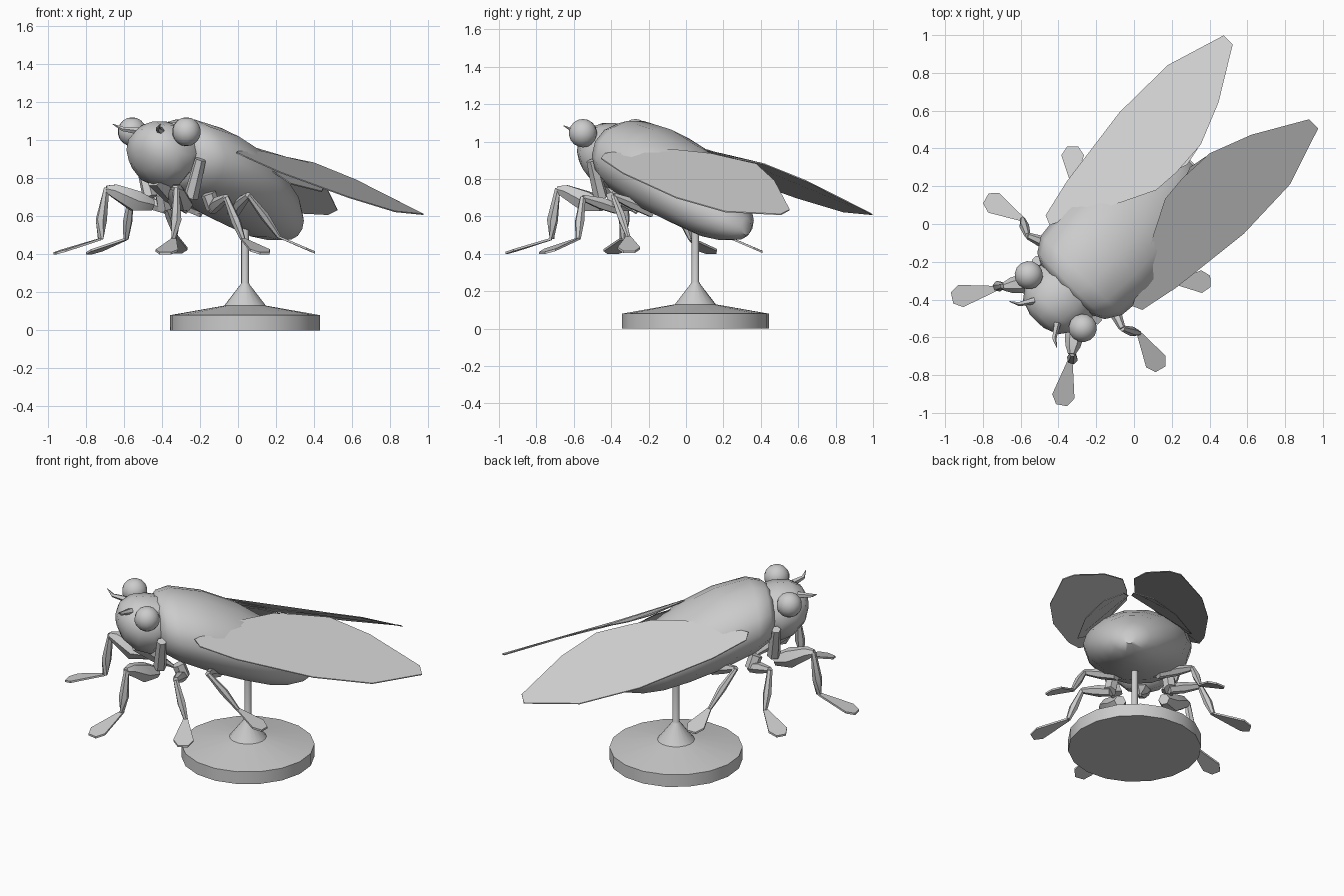
import bpy, bmesh, math
from mathutils import Vector, Matrix

if "Cube" in bpy.data.objects:
    bpy.data.objects.remove(bpy.data.objects["Cube"])

# Insect faces -y locally, then is turned on its stand
TURN = Matrix.Translation((0.037, 0.05, 0)) @ Matrix.Rotation(math.radians(-44.4), 4, 'Z')
grey = bpy.data.materials.new("grey")
grey.diffuse_color = (0.6, 0.6, 0.6, 1)
grey.use_nodes = True
grey.node_tree.nodes["Principled BSDF"].inputs["Base Color"].default_value = grey.diffuse_color


def finish(name, bm, angle=40):
    bmesh.ops.recalc_face_normals(bm, faces=bm.faces)
    bm.transform(TURN)
    me = bpy.data.meshes.new(name)
    bm.to_mesh(me)
    bm.free()
    me.materials.append(grey)
    ob = bpy.data.objects.new(name, me)
    bpy.context.collection.objects.link(ob)
    bpy.ops.object.select_all(action='DESELECT')
    ob.select_set(True)
    bpy.context.view_layer.objects.active = ob
    bpy.ops.object.shade_smooth_by_angle(angle=math.radians(angle))
    return ob


def skin(bm, rings):
    vs = [[bm.verts.new(p) for p in r] for r in rings]
    n = len(vs[0])
    for a, b in zip(vs, vs[1:]):
        for i in range(n):
            bm.faces.new((a[i], a[(i + 1) % n], b[(i + 1) % n], b[i]))
    bm.faces.new(vs[0])
    bm.faces.new(vs[-1])


def body_part(name, stations, n=14):
    # stations: (y, top, bottom, half width)
    bm = bmesh.new()
    rings = []
    for y, top, bot, w in stations:
        mid, h = (top + bot) / 2, (top - bot) / 2
        rings.append([(w * math.cos(2 * math.pi * i / n), y,
                       mid + h * math.sin(2 * math.pi * i / n)) for i in range(n)])
    skin(bm, rings)
    finish(name, bm, 60)


def limb(name, pts, radii, n=6):
    # tapered tube through points
    bm = bmesh.new()
    pts = [Vector(p) for p in pts]
    rings = []
    for k, p in enumerate(pts):
        d = (pts[min(k + 1, len(pts) - 1)] - pts[max(k - 1, 0)]).normalized()
        q = d.to_track_quat('Z', 'Y')
        rings.append([p + q @ Vector((radii[k] * math.cos(2 * math.pi * i / n),
                                      radii[k] * math.sin(2 * math.pi * i / n), 0))
                      for i in range(n)])
    skin(bm, rings)
    finish(name, bm, 50)


def plate(name, pts, t=0.006):
    bm = bmesh.new()
    lo = [bm.verts.new((x, y, z - t / 2)) for x, y, z in pts]
    hi = [bm.verts.new((x, y, z + t / 2)) for x, y, z in pts]
    n = len(pts)
    bm.faces.new(lo)
    bm.faces.new(hi)
    for i in range(n):
        bm.faces.new((lo[i], lo[(i + 1) % n], hi[(i + 1) % n], hi[i]))
    finish(name, bm, 30)


# Thorax with abdomen, and head
body_part("thorax_and_abdomen", [
    (-0.56, 1.08, 0.79, 0.19), (-0.53, 1.10, 0.75, 0.25), (-0.45, 1.115, 0.70, 0.30),
    (-0.25, 1.07, 0.61, 0.32), (-0.05, 0.98, 0.54, 0.31), (0.10, 0.88, 0.49, 0.26),
    (0.22, 0.79, 0.47, 0.20), (0.32, 0.68, 0.475, 0.12), (0.38, 0.59, 0.50, 0.04)])
body_part("head", [
    (-0.52, 1.08, 0.80, 0.18), (-0.60, 1.10, 0.74, 0.20), (-0.69, 1.10, 0.77, 0.18),
    (-0.76, 1.06, 0.84, 0.13), (-0.79, 1.0, 0.92, 0.05)], 12)
limb("beak", [(0, -0.66, 0.80), (0, -0.56, 0.70), (0, -0.44, 0.62)], [0.06, 0.035, 0.008])

# Outlines of the right wings (x, y, z)
forewing = [(.306, -.378, .935), (.22, -.2, .965), (.12, -.027, .955), (.033, .149, .935),
            (.022, .288, .91), (.033, .486, .88), (.122, .711, .79), (.283, .983, .635),
            (.351, .983, .61), (.452, .665, .625), (.46, .307, .70), (.404, -.146, .83),
            (.358, -.356, .91)]
hindwing = [(.24, -.2, .91), (.10, .10, .91), (.01, .36, .84), (.03, .46, .80),
            (.15, .45, .76), (.27, .30, .73), (.34, 0, .77)]

# Leg chains: body end to ankle, radii, toe centre
legs = {
    "front": ([(.22, -.56, .90), (.15, -.56, .70)], [.03, .04],
              [(.13, -.57, .66), (.16, -.66, .68), (.23, -.75, .735), (.255, -.785, .745)],
              [.035, .062, .04, .02],
              [(.255, -.78, .75), (.275, -.80, .58), (.27, -.81, .48)], [.016, .03, .015],
              (.406, -1.015, .405)),
    "middle": ([(.17, -.45, .72), (.18, -.42, .64)], [.04, .04],
               [(.17, -.42, .64), (.25, -.46, .67), (.35, -.50, .70)], [.03, .035, .018],
               [(.35, -.50, .70), (.40, -.475, .57), (.43, -.456, .48)], [.016, .026, .014],
               (.647, -.513, .405)),
    "rear": ([(.12, -.22, .70), (.12, -.2, .62)], [.04, .04],
             [(.12, -.2, .62), (.22, -.26, .67), (.32, -.30, .71)], [.03, .032, .018],
             [(.32, -.30, .71), (.35, -.21, .60), (.38, -.13, .49)], [.014, .024, .012],
             (.51, .004, .41)),
}

for side, s in (("right", 1), ("left", -1)):
    def flip(pts):
        return [(s * x, y, z) for x, y, z in pts]

    plate(side + "_forewing", flip(forewing))
    plate(side + "_hindwing", flip(hindwing))

    # Eye and antenna
    bm = bmesh.new()
    bmesh.ops.create_uvsphere(bm, u_segments=14, v_segments=9, radius=0.076)
    bmesh.ops.translate(bm, vec=(s * 0.2, -0.645, 1.045), verts=bm.verts)
    finish(side + "_eye", bm, 60)
    limb(side + "_antenna", flip([(.085, -.72, 1.05), (.13, -.79, 1.06), (.175, -.815, 1.085)]),
         [.02, .012, .002], 5)

    # Legs with fan-shaped feet
    for name, (coxa, cr, femur, fr, tibia, tr, toe) in legs.items():
        base = f"{side}_{name}_"
        limb(base + "hip", flip(coxa), cr)
        limb(base + "thigh", flip(femur), fr)
        limb(base + "shin", flip(tibia), tr)
        ankle, tip = Vector(tibia[-1]), Vector(toe)
        d = (tip - ankle).normalized()
        across = d.cross(Vector((0, 0, 1))).normalized()
        fan = [ankle + across * .012, tip - d * .05 + across * .06, tip + across * .03,
               tip - across * .03, tip - d * .05 - across * .06, ankle - across * .012]
        plate(base + "foot", flip([tuple(p) for p in fan]), 0.012)

# Stand: disc, cone and rod turned from one profile
bm = bmesh.new()
N = 18
skin(bm, [[(r * math.cos(2 * math.pi * i / N), r * math.sin(2 * math.pi * i / N), z)
           for i in range(N)]
          for r, z in ((.395, 0), (.395, .08), (.11, .13), (.025, .24), (.02, .25), (.02, .56))])
finish("stand", bm, 35)
